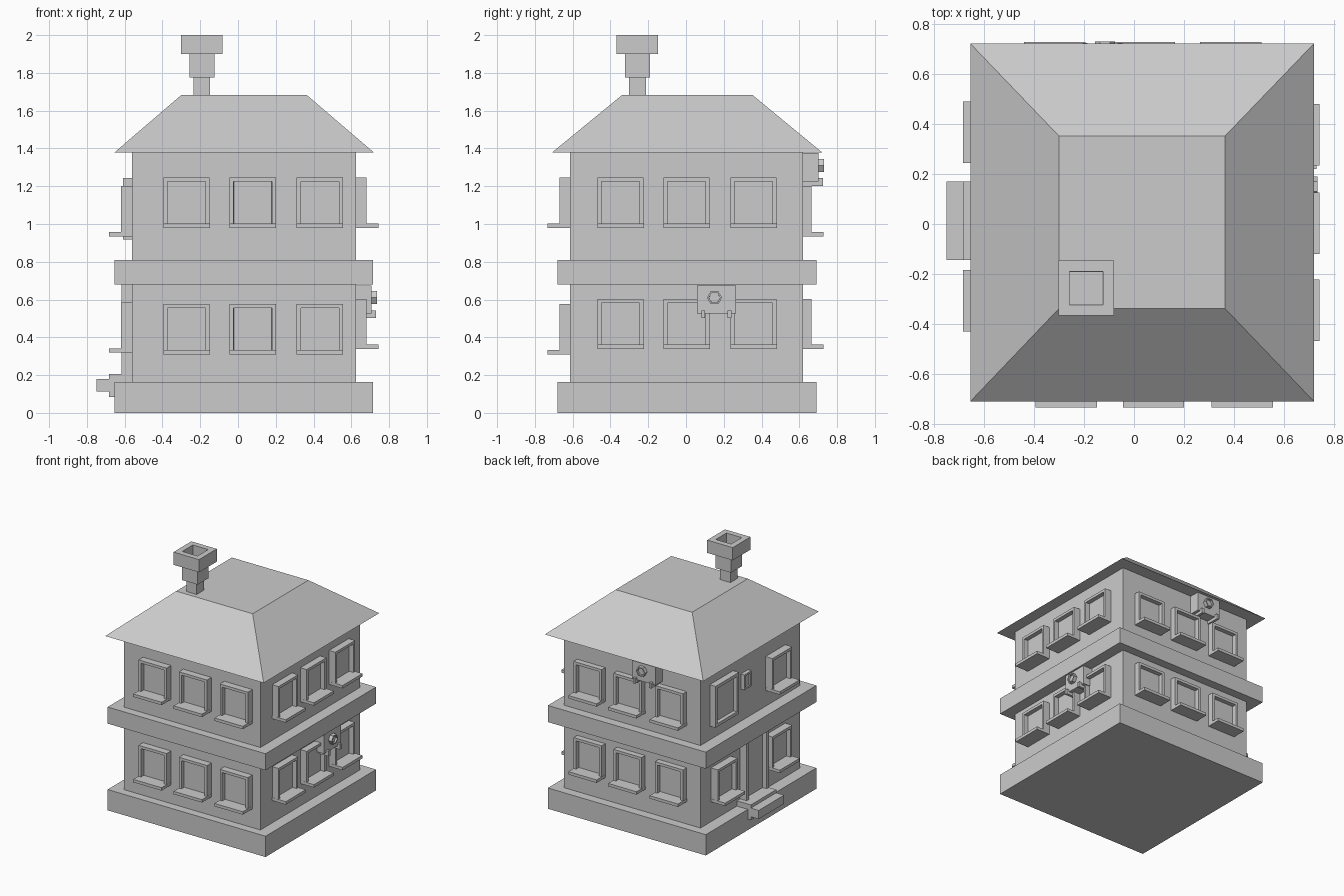
import bpy, bmesh
from math import pi
from mathutils import Matrix, Vector

if "Cube" in bpy.data.objects:
    bpy.data.objects.remove(bpy.data.objects["Cube"])

# Walls: turn about z that maps "front" onto the wall, and the wall's distance from the origin
WALLS = {"front": (0, 0.615), "right": (pi/2, 0.625), "back": (pi, 0.62), "left": (-pi/2, 0.56)}


def finish(name, bm, wall=None):
    if wall:
        turn, dist = WALLS[wall]
        bm.transform(Matrix.Rotation(turn, 4, 'Z') @ Matrix.Translation((0, -dist, 0)))
    bmesh.ops.recalc_face_normals(bm, faces=bm.faces)
    me = bpy.data.meshes.new(name)
    bm.to_mesh(me)
    bm.free()
    ob = bpy.data.objects.new(name, me)
    bpy.context.collection.objects.link(ob)
    return ob


def cube(bm, x, y, z):
    m = Matrix.Translation(((x[0]+x[1])/2, (y[0]+y[1])/2, (z[0]+z[1])/2))
    m = m @ Matrix.Diagonal((x[1]-x[0], y[1]-y[0], z[1]-z[0], 1))
    return bmesh.ops.create_cube(bm, size=1, matrix=m)["verts"]


def recess(bm, direction, border, depth):
    bm.normal_update()
    d = Vector(direction)
    face = max(bm.faces, key=lambda f: f.calc_center_median().dot(d) + 100*(f.normal.dot(d) > 0.9))
    bmesh.ops.inset_region(bm, faces=[face], thickness=border)
    bmesh.ops.inset_region(bm, faces=[face], thickness=0.0005, depth=0)
    bmesh.ops.translate(bm, verts=face.verts, vec=-d*depth)


def block(name, x, y, z):
    bm = bmesh.new()
    cube(bm, x, y, z)
    return finish(name, bm)


def panel(name, wall, u, z, out, border=0, depth=0):
    """Box on a wall: u runs right as seen from outside, out is how far it sticks out."""
    bm = bmesh.new()
    cube(bm, u, (-out, 0.01), z)
    if border:
        recess(bm, (0, -1, 0), border, depth)
    return finish(name, bm, wall)


def window(wall, u, z, out=0.055):
    panel(wall + "_window", wall, (u-0.122, u+0.122), (z, z+0.266), out, 0.03, 0.035)
    panel(wall + "_sill", wall, (u-0.123, u+0.123), (z, z+0.023), out+0.064)


def vent_unit(wall, u, z):
    panel(wall + "_vent_box", wall, (u-0.103, u+0.103), (z, z+0.15), 0.082)
    for s in (-1, 1):
        panel(wall + "_vent_leg", wall, (u+s*0.07-0.01, u+s*0.07+0.01), (z-0.023, z+0.018), 0.105)
    bm = bmesh.new()
    m = Matrix.Translation((u-0.01, -0.092, z+0.085)) @ Matrix.Rotation(pi/2, 4, 'X')
    bmesh.ops.create_cone(bm, cap_ends=True, segments=6, radius1=0.04, radius2=0.04, depth=0.036, matrix=m)
    # Put the hexagon's points left and right
    c = Vector((u-0.01, -0.092, z+0.085))
    bmesh.ops.rotate(bm, verts=bm.verts, cent=c, matrix=Matrix.Rotation(pi/6, 3, 'Y'))
    recess(bm, (0, -1, 0), 0.01, 0.015)
    finish(wall + "_vent_fan", bm, wall)


# Main storeys, plinth and floor band
block("walls", (-0.56, 0.625), (-0.615, 0.62), (0.1, 1.39))
block("plinth", (-0.655, 0.715), (-0.68, 0.69), (0, 0.163))
block("floor_band", (-0.655, 0.715), (-0.68, 0.69), (0.68, 0.81))

# Hipped roof with a flat top
bm = bmesh.new()
for v in cube(bm, (-0.655, 0.72), (-0.71, 0.722), (1.378, 1.683)):
    if v.co.z > 1.5:
        v.co.x = 0.364 if v.co.x > 0 else -0.30
        v.co.y = 0.352 if v.co.y > 0 else -0.338
finish("roof", bm)

# Stepped chimney with a hollow cap
block("chimney_base", (-0.236, -0.148), (-0.301, -0.213), (1.66, 1.775))
block("chimney_middle", (-0.258, -0.124), (-0.323, -0.19), (1.775, 1.90))
bm = bmesh.new()
cube(bm, (-0.302, -0.081), (-0.367, -0.147), (1.90, 2.0))
recess(bm, (0, 0, 1), 0.062, 0.09)
finish("chimney_cap", bm)

# Windows with sills on the three regular walls
for wall, us, zs, out in (("front", (-0.272, 0.078, 0.433), (0.31, 0.98), 0.055),
                          ("right", (-0.346, 0.003, 0.358), (0.338, 0.98), 0.054),
                          ("back", (-0.388, -0.042, 0.318), (0.338, 0.935), 0.045)):
    for z in zs:
        for u in us:
            window(wall, u, z, out)

# Entrance side: three small windows, a large one, a wall box and the door
for u, z in ((-0.368, 0.319), (0.308, 0.319), (0.308, 0.934)):
    window("left", u, z, 0.06)
panel("large_window", "left", (-0.505, -0.215), (0.918, 1.243), 0.05, 0.035, 0.03)
panel("wall_box", "left", (-0.12, -0.03), (1.06, 1.18), 0.03, 0.02, 0.012)
panel("door_frame", "left", (-0.13, 0.145), (0.16, 0.685), 0.058, 0.04, 0.035)
panel("upper_step", "left", (-0.17, 0.145), (0.085, 0.205), 0.122)
panel("lower_step", "left", (-0.17, 0.145), (0.112, 0.18), 0.19)

# Ventilation units
vent_unit("right", 0.161, 0.525)
vent_unit("back", 0.126, 1.225)
